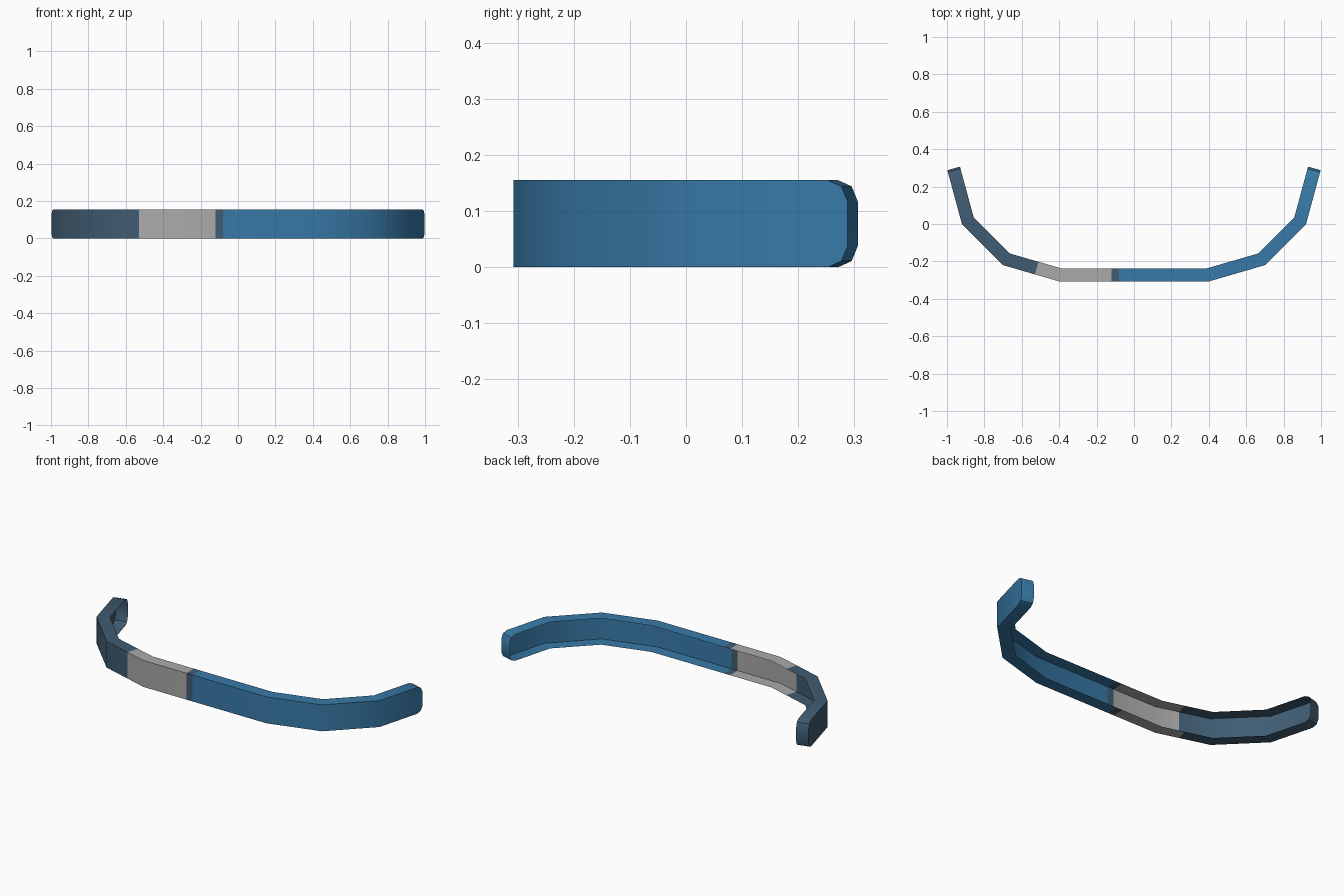
import bpy, math
from mathutils import Vector

if "Cube" in bpy.data.objects:
    bpy.data.objects.remove(bpy.data.objects["Cube"])

HEIGHT, DEPTH = 0.155, 0.07


def material(name, rgb):
    m = bpy.data.materials.new(name)
    lin = [(c / 255 / 12.92) if c < 11 else ((c / 255 + 0.055) / 1.055) ** 2.4 for c in rgb]
    m.diffuse_color = (*lin, 1)
    m.use_nodes = True
    m.node_tree.nodes["Principled BSDF"].inputs["Base Color"].default_value = m.diffuse_color
    return m


# Outer plan curve: left end to centre, then mirrored
end, bend = Vector((-0.998, 0.288)), Vector((-0.92, 0.0))
run = (bend - end).normalized()
half = [(end, 0.038), (end + run * 0.0114, 0.011), (end + run * 0.0363, 0.0),
        (bend, 0.0), (Vector((-0.70, -0.22)), 0.0), (Vector((-0.40, -0.307)), 0.0)]
stations = half + [(Vector((-p.x, p.y)), inset) for p, inset in reversed(half)]

# Extra stations where the colour changes
a, b = half[4][0], half[5][0]
cuts = [a.lerp(b, (-0.53 - a.x) / (b.x - a.x)), Vector((-0.12, b.y)), Vector((-0.08, b.y))]
stations[5:5] = [(cuts[0], 0.0)]
stations[7:7] = [(cuts[1], 0.0), (cuts[2], 0.0)]
pts = [p for p, _ in stations]


def inner_point(i):
    """Mitred offset of the outer curve towards the back."""
    d0 = (pts[max(i, 1)] - pts[max(i, 1) - 1]).normalized()
    j = min(i, len(pts) - 2)
    d1 = (pts[j + 1] - pts[j]).normalized()
    n0, n1 = Vector((-d0.y, d0.x)), Vector((-d1.y, d1.x))
    return pts[i] + (n0 + n1) * (DEPTH / (1 + n0.dot(n1)))


# Open-backed channel: front wall, two flanges and rounded end returns
verts, faces, colours = [], [], []
for i, (p, inset) in enumerate(stations):
    q = inner_point(i)
    lo, hi = inset, HEIGHT - inset
    verts += [(p.x, p.y, lo), (p.x, p.y, hi), (q.x, q.y, lo), (q.x, q.y, hi)]
for i in range(len(stations) - 1):
    k, n = 4 * i, 4 * i + 4
    faces += [(k, n, n + 1, k + 1), (k + 1, n + 1, n + 3, k + 3), (k, k + 2, n + 2, n)]
    mid = (pts[i].x + pts[i + 1].x) / 2
    colours += [1 if mid < -0.53 else 2 if mid < -0.12 else 1 if mid < -0.08 else 0] * 3
last = 4 * (len(stations) - 1)
faces += [(0, 1, 3, 2), (last, last + 2, last + 3, last + 1)]
colours += [1, 0]

mesh = bpy.data.meshes.new("bumper_channel")
mesh.from_pydata(verts, [], faces)
for m in (material("blue", (56, 122, 168)), material("slate blue", (64, 92, 114)),
          material("grey", (170, 170, 170))):
    mesh.materials.append(m)
for f, c in zip(mesh.polygons, colours):
    f.material_index = c
obj = bpy.data.objects.new("bumper_channel", mesh)
bpy.context.collection.objects.link(obj)
bpy.context.view_layer.objects.active = obj
obj.select_set(True)
bpy.ops.object.shade_smooth_by_angle(angle=math.radians(35))
